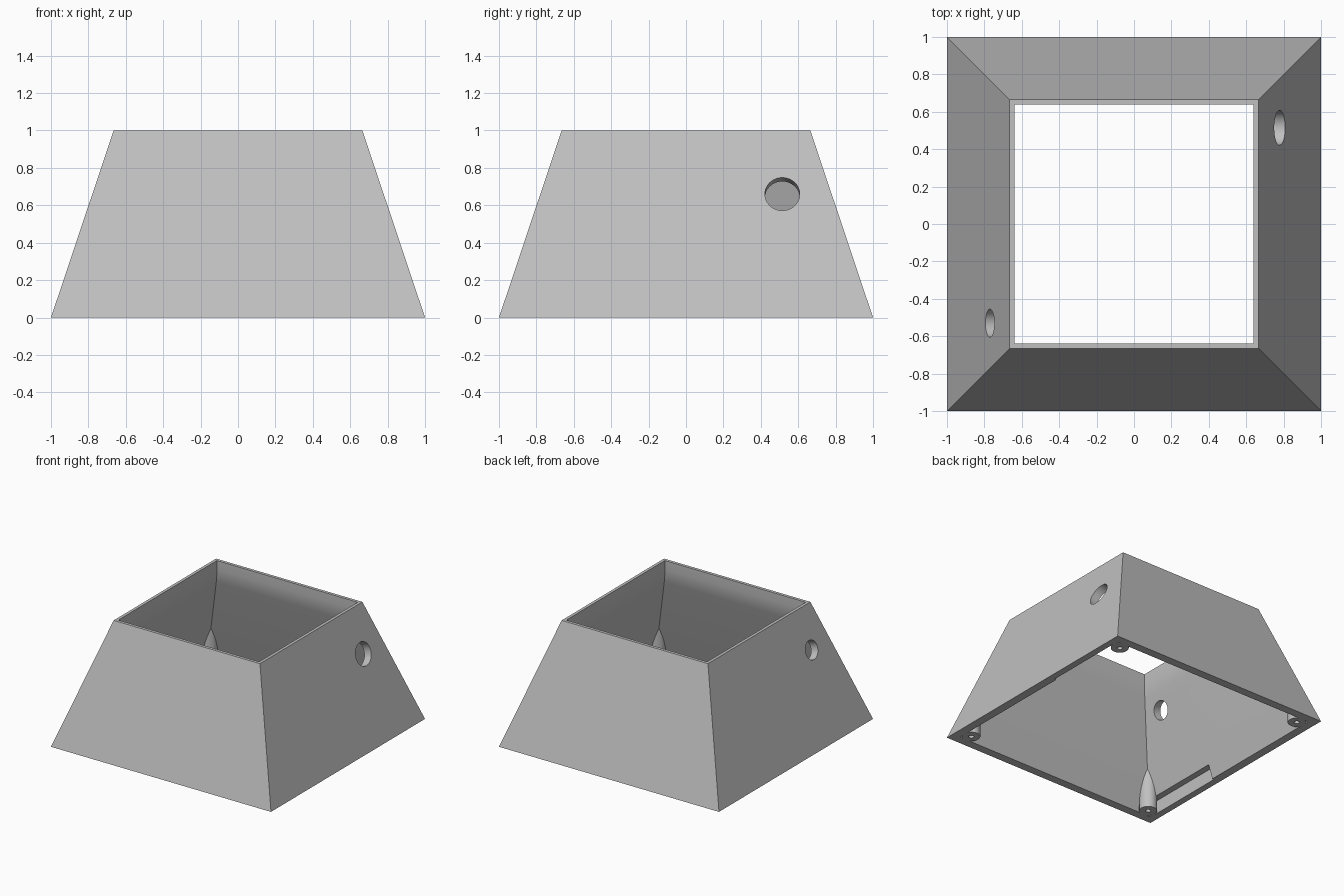
import bpy, bmesh, math
from mathutils import Matrix, Vector

cube = bpy.data.objects.get("Cube")
if cube:
    bpy.data.objects.remove(cube, do_unlink=True)

GREY = (0.53, 0.53, 0.53, 1)
grey = bpy.data.materials.new("plain grey")
grey.use_nodes = True
grey.diffuse_color = GREY
grey.node_tree.nodes["Principled BSDF"].inputs["Base Color"].default_value = GREY

SLOPE = 0.335          # inward lean of the walls per unit of height
TILT = math.atan(SLOPE)


def make(name, bm):
    bmesh.ops.recalc_face_normals(bm, faces=bm.faces)
    mesh = bpy.data.meshes.new(name)
    bm.to_mesh(mesh)
    bm.free()
    mesh.materials.append(grey)
    obj = bpy.data.objects.new(name, mesh)
    bpy.context.collection.objects.link(obj)
    return obj


def cylinder(name, radius, depth, matrix):
    bm = bmesh.new()
    bmesh.ops.create_cone(bm, cap_ends=True, segments=48, radius1=radius,
                          radius2=radius, depth=depth, matrix=matrix)
    return make(name, bm)


def activate(obj):
    bpy.ops.object.select_all(action='DESELECT')
    obj.select_set(True)
    bpy.context.view_layer.objects.active = obj


def cut(obj, cutter):
    cutter.hide_render = True
    mod = obj.modifiers.new("cut", 'BOOLEAN')
    mod.operation = 'DIFFERENCE'
    mod.solver = 'EXACT'
    mod.object = cutter
    activate(obj)
    bpy.ops.object.modifier_apply(modifier=mod.name)
    bpy.data.objects.remove(cutter, do_unlink=True)


def smooth(obj):
    activate(obj)
    bpy.ops.object.shade_smooth_by_angle(angle=math.radians(30))


# Hollow tapered shell: closed wall section (half width, height) with square rings
section = [(1, 0), (0.665, 1), (0.64, 1), (0.64, 0.93), (0.645, 0.87),
           (0.66, 0.81), (0.93, 0)]
bm = bmesh.new()
rings = [[bm.verts.new((sx * h, sy * h, z))
          for sx, sy in ((1, 1), (-1, 1), (-1, -1), (1, -1))] for h, z in section]
for a, b in zip(rings, rings[1:] + rings[:1]):
    for i in range(4):
        j = (i + 1) % 4
        bm.faces.new((a[i], a[j], b[j], b[i]))
shell = make("tapered_shell", bm)

# Round side holes square to the walls, and shallow recesses at the inner foot
for side, y, z, radius in ((1, 0.515, 0.66, 0.093), (-1, -0.53, 0.685, 0.075)):
    spot = Matrix.Translation((side * (1 - SLOPE * z), y, z))
    turn = Matrix.Rotation(side * (math.pi / 2 - TILT), 4, 'Y')
    cut(shell, cylinder("hole_cutter", radius, 0.4, spot @ turn))

    bm = bmesh.new()
    bmesh.ops.create_cube(bm, size=1)
    bmesh.ops.scale(bm, verts=bm.verts, vec=(0.145, 0.68, 0.21))
    bmesh.ops.translate(bm, verts=bm.verts, vec=(side * 0.8725, side * 0.53, 0.005))
    cut(shell, make("recess_cutter", bm))
smooth(shell)

# Corner posts, their tops following the lean of the walls
for sx, front in ((1, "left"), (-1, "right")):
    for sy, end in ((1, "back"), (-1, "front")):
        bm = bmesh.new()
        bmesh.ops.create_cone(bm, cap_ends=True, cap_tris=True, segments=32,
                              radius1=0.068, radius2=0.068, depth=1)
        for v in bm.verts:
            top = v.co.z > 0
            v.co += Vector((sx * 0.87, sy * 0.87, 0))
            v.co.z = (0.965 - max(abs(v.co.x), abs(v.co.y))) / SLOPE if top else 0
        post = make(f"{end}_{front}_corner_post", bm)
        cut(post, cylinder("screw_hole_cutter", 0.02, 0.24,
                           Matrix.Translation((sx * 0.87, sy * 0.87, 0))))
        smooth(post)
